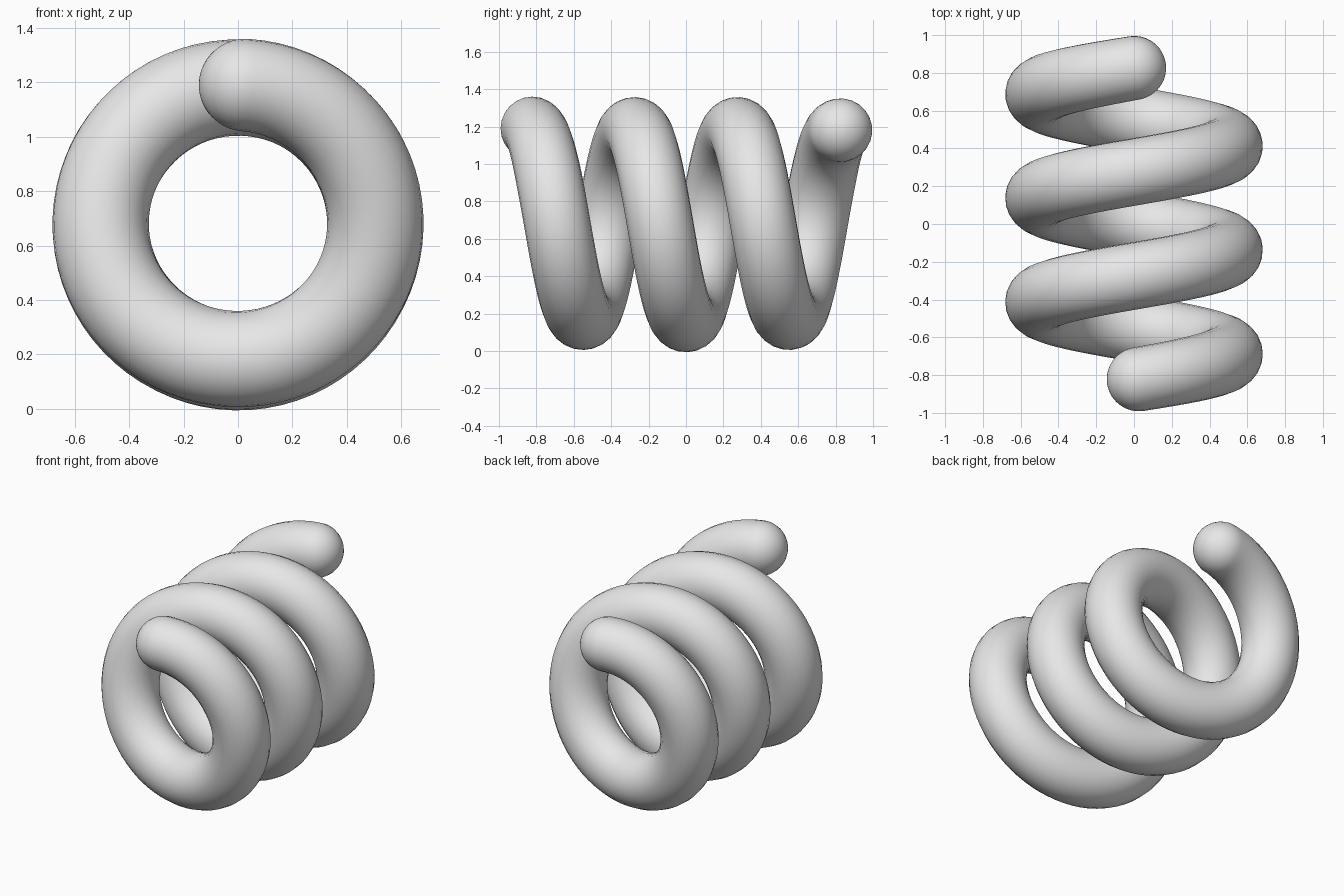
import bpy, math
from mathutils import Vector

if "Cube" in bpy.data.objects:
    bpy.data.objects.remove(bpy.data.objects["Cube"])

R, TUBE, MID_Z = 0.505, 0.177, 0.676   # coil radius, tube radius, axis height
TURNS, HALF = 3, 0.826                 # number of turns, half length of the centre line
STEPS, CAP = 216, 12

def helix(t):
    """Centre line, t from 0 (front end) to 1 (back end); clockwise seen from the front."""
    a = 2 * math.pi * (0.008 + (TURNS - 0.008) * t)
    y = HALF * (a / (math.pi * TURNS) - 1)
    r = R + 0.01 * max(0, 1 - t * 18)           # front tip lifts slightly
    z = MID_Z + r * math.cos(a)
    z += 0.012 * (1 - math.cos(a)) / 2 * min(1, abs(y) / 0.55)  # outer loops sit a touch higher
    return Vector((r * math.sin(a), y, z))

body = [(helix(i / STEPS), 1.0 - 0.04 * max(0, 1 - min(i, STEPS - i) / 12))
        for i in range(STEPS + 1)]

def cap(end, inner):
    """Hemispherical tip as path points of shrinking radius, from the tube outwards."""
    p, k = end
    d = (p - inner[0]).normalized()
    angles = [math.pi / 2 * j / CAP for j in range(1, CAP + 1)]
    return [(p + d * TUBE * k * math.sin(a), max(k * math.cos(a), 0.01)) for a in angles]

path = cap(body[0], body[1])[::-1] + body + cap(body[-1], body[-2])

# Tube swept along the path
curve = bpy.data.curves.new("coil_path", 'CURVE')
curve.dimensions = '3D'
curve.twist_mode = 'MINIMUM'
curve.bevel_depth = TUBE
curve.bevel_resolution = 10
curve.use_fill_caps = True
spline = curve.splines.new('POLY')
spline.points.add(len(path) - 1)
for pt, (co, k) in zip(spline.points, path):
    pt.co = (*co, 1)
    pt.radius = k
spline.use_smooth = True

helper = bpy.data.objects.new("coil_helper", curve)
bpy.context.collection.objects.link(helper)
mesh = bpy.data.meshes.new_from_object(
    helper.evaluated_get(bpy.context.evaluated_depsgraph_get()))
bpy.data.objects.remove(helper)

# Final smooth coil spring
spring = bpy.data.objects.new("coil_spring", mesh)
bpy.context.collection.objects.link(spring)
mesh.polygons.foreach_set("use_smooth", [True] * len(mesh.polygons))
grey = bpy.data.materials.new("light grey")
grey.diffuse_color = (0.8, 0.8, 0.8, 1)
grey.use_nodes = True
grey.node_tree.nodes["Principled BSDF"].inputs["Base Color"].default_value = grey.diffuse_color
mesh.materials.clear()
mesh.materials.append(grey)
